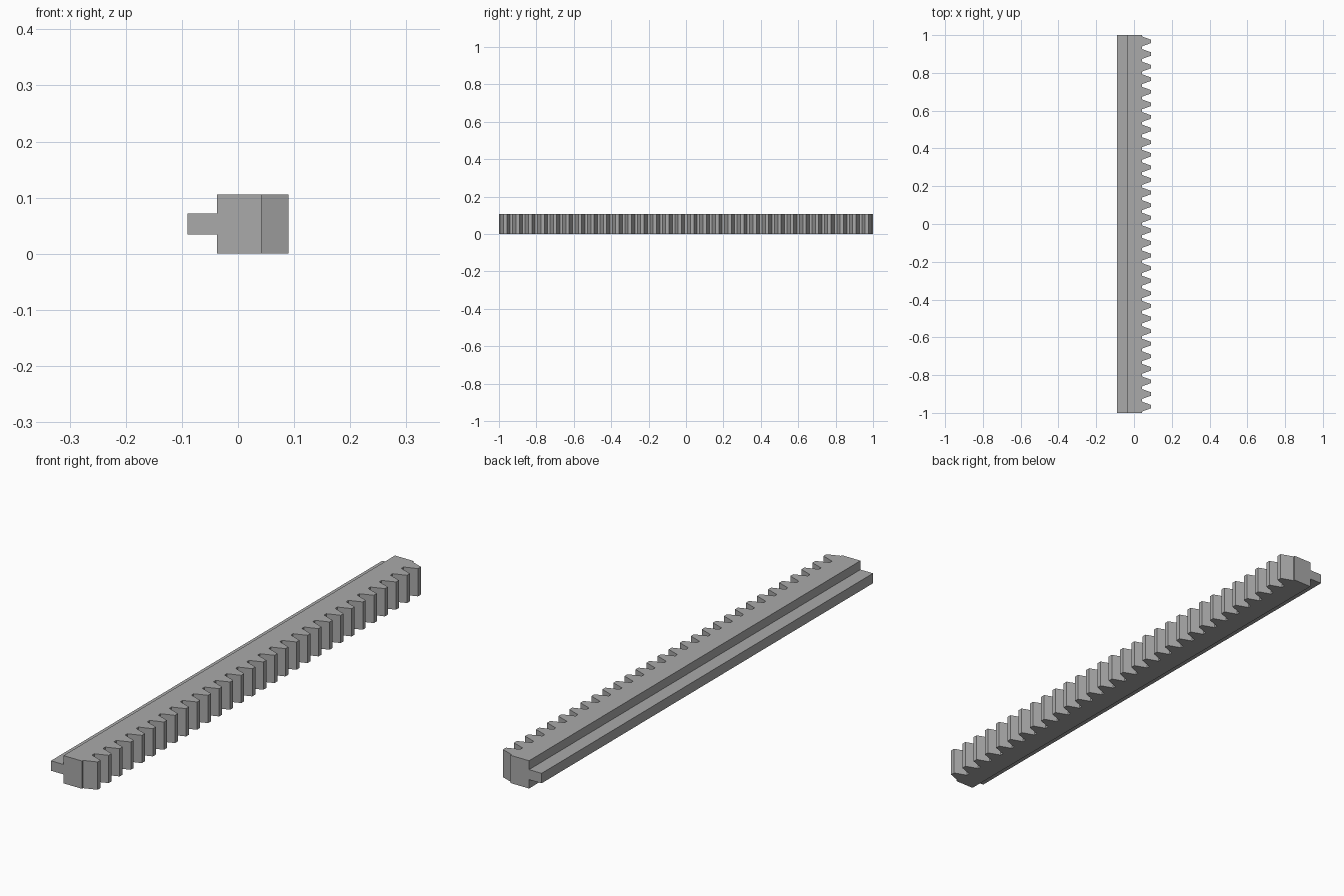
import bpy, bmesh, math

cube = bpy.data.objects.get("Cube")
if cube:
    bpy.data.objects.remove(cube, do_unlink=True)

# Overall sizes
TEETH = 30
LENGTH = 2.0
PITCH = LENGTH / TEETH
MODULE = PITCH / math.pi
HEIGHT = 0.106
BACK, STEP, ROOT, TIP = -0.09, -0.037, 0.0415, 0.09
SLOPE = math.tan(math.radians(20))

# Plain grey steel
grey = bpy.data.materials.new("Grey steel")
grey.use_nodes = True
colour = (0.40, 0.40, 0.40, 1)
grey.diffuse_color = colour
grey.node_tree.nodes["Principled BSDF"].inputs["Base Color"].default_value = colour


def extrude_outline(name, outline, z0, z1):
    """Extrude a counter-clockwise outline from z0 to z1."""
    bm = bmesh.new()
    face = bm.faces.new([bm.verts.new((x, y, z0)) for x, y in outline])
    result = bmesh.ops.extrude_face_region(bm, geom=[face])
    top = [v for v in result["geom"] if isinstance(v, bmesh.types.BMVert)]
    bmesh.ops.translate(bm, verts=top, vec=(0, 0, z1 - z0))
    bmesh.ops.recalc_face_normals(bm, faces=bm.faces)
    mesh = bpy.data.meshes.new(name)
    bm.to_mesh(mesh)
    bm.free()
    mesh.materials.append(grey)
    obj = bpy.data.objects.new(name, mesh)
    bpy.context.collection.objects.link(obj)
    return obj


# Toothed bar: straight back, trapezoid teeth along the right side
half_tip = PITCH / 4 - MODULE * SLOPE
half_root = half_tip + (TIP - ROOT) * SLOPE
end = LENGTH / 2
outline = [(STEP, end), (STEP, -end), (ROOT, -end)]
for i in range(TEETH):
    y = -end + (i + 0.5) * PITCH
    outline += [(ROOT, y - half_root), (TIP, y - half_tip),
                (TIP, y + half_tip), (ROOT, y + half_root)]
outline.append((ROOT, end))
extrude_outline("toothed_bar", outline, 0, HEIGHT)

# Guide rail along the left side
rail = [(BACK, -end), (STEP, -end), (STEP, end), (BACK, end)]
extrude_outline("guide_rail", rail, 0.034, 0.072)
